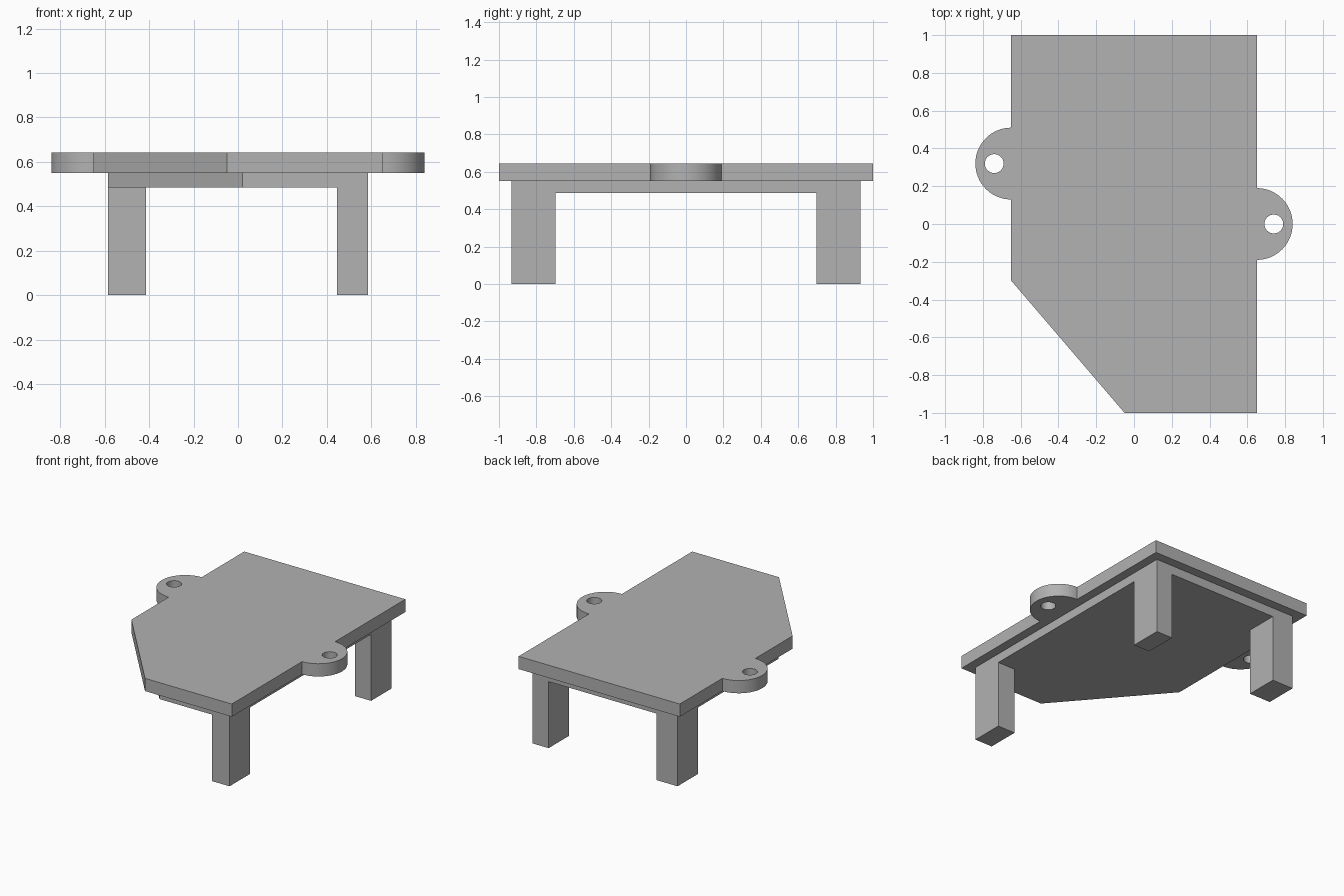
import bpy, bmesh
from math import pi, sin, cos, radians

if "Cube" in bpy.data.objects:
    bpy.data.objects.remove(bpy.data.objects["Cube"])

grey = bpy.data.materials.new("plain grey")
grey.use_nodes = True
colour = (0.445, 0.445, 0.445, 1)
grey.diffuse_color = colour
grey.node_tree.nodes["Principled BSDF"].inputs["Base Color"].default_value = colour

Z_LEDGE, Z_PLATE, Z_TOP = 0.485, 0.55, 0.643
EAR_R, HOLE_R = 0.19, 0.05


def prism(name, outline, z0, z1):
    """Extrude a counter-clockwise outline from z0 to z1."""
    bm = bmesh.new()
    face = bm.faces.new([bm.verts.new((x, y, z0)) for x, y in outline])
    result = bmesh.ops.extrude_face_region(bm, geom=[face])
    top = [v for v in result["geom"] if isinstance(v, bmesh.types.BMVert)]
    bmesh.ops.translate(bm, verts=top, vec=(0, 0, z1 - z0))
    bmesh.ops.recalc_face_normals(bm, faces=bm.faces)
    mesh = bpy.data.meshes.new(name)
    bm.to_mesh(mesh)
    bm.free()
    mesh.materials.append(grey)
    obj = bpy.data.objects.new(name, mesh)
    bpy.context.collection.objects.link(obj)
    return obj


def arc(cx, cy, r, start, sweep, n):
    return [(cx + r * cos(start + sweep * i / n), cy + r * sin(start + sweep * i / n))
            for i in range(n + 1)]


# Top plate with one cut corner and a rounded lug on each side
outline = [(-0.05, -1), (0.65, -1)]
outline += arc(0.65, 0, EAR_R, -pi / 2, pi, 32)
outline += [(0.65, 1), (-0.65, 1)]
outline += arc(-0.65, 0.32, EAR_R, pi / 2, pi, 32)
outline += [(-0.65, -0.3)]
plate = prism("top_plate", outline, Z_PLATE, Z_TOP)

# Screw holes through the lugs
for side, x, y in (("left", 0.74, 0), ("right", -0.74, 0.32)):
    cutter = prism(side + "_hole_cutter", arc(x, y, HOLE_R, 0, 2 * pi, 32)[:-1],
                   Z_PLATE - 0.1, Z_TOP + 0.1)
    cutter.hide_render = True
    cutter.hide_set(True)
    cutter.display_type = 'WIRE'
    cut = plate.modifiers.new(side + " hole", 'BOOLEAN')
    cut.operation = 'DIFFERENCE'
    cut.solver = 'EXACT'
    cut.object = cutter

# Bake the holes so the curved walls can be smoothed
bpy.ops.object.select_all(action='DESELECT')
plate.select_set(True)
bpy.context.view_layer.objects.active = plate
for name in [m.name for m in plate.modifiers]:
    bpy.ops.object.modifier_apply(modifier=name)
bpy.ops.object.shade_smooth_by_angle(angle=radians(30))
for obj in [o for o in bpy.data.objects if o.name.endswith("_hole_cutter")]:
    bpy.data.objects.remove(obj)

# Inset ledge beneath the plate
X, Y = 0.585, 0.933
prism("under_plate", [(0.02, -Y), (X, -Y), (X, Y), (-X, Y), (-X, -0.23)], Z_LEDGE, Z_PLATE)

# Three legs, flush with the ledge corners
for name, sx, sy, width in (("front_left_leg", 1, -1, 0.14),
                            ("back_left_leg", 1, 1, 0.13),
                            ("back_right_leg", -1, 1, 0.17)):
    x0, x1 = sorted((sx * X, sx * (X - width)))
    y0, y1 = sorted((sy * Y, sy * (Y - 0.235)))
    prism(name, [(x0, y0), (x1, y0), (x1, y1), (x0, y1)], 0, Z_LEDGE)
